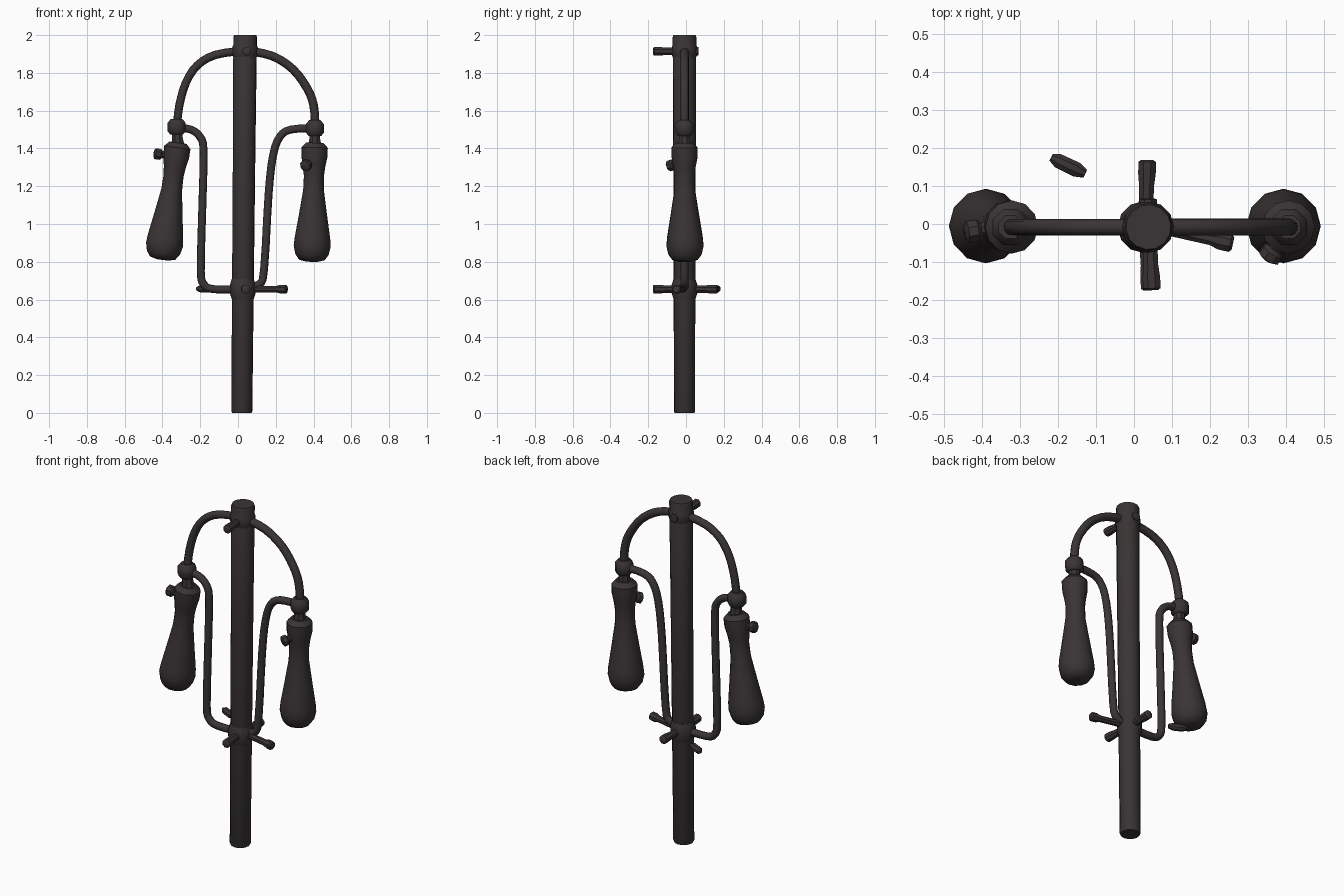
import bpy, bmesh, math
from mathutils import Vector

cube = bpy.data.objects.get("Cube")
if cube:
    bpy.data.objects.remove(cube, do_unlink=True)

# One dark iron finish for everything
iron = bpy.data.materials.new("dark iron")
iron.use_nodes = True
COLOUR = (0.042, 0.034, 0.035, 1)
iron.diffuse_color = COLOUR
shader = iron.node_tree.nodes["Principled BSDF"]
shader.inputs["Base Color"].default_value = COLOUR
shader.inputs["Roughness"].default_value = 0.8

Y = -0.008  # plane of the frame


def sweep(name, points, radii, sides=12, angle=40):
    """Capped round skin along a path with a radius at each point."""
    pts = [Vector(p) for p in points]
    if isinstance(radii, (int, float)):
        radii = [radii] * len(pts)
    bm = bmesh.new()
    rings = []
    side = None
    for i, p in enumerate(pts):
        t = (pts[min(i + 1, len(pts) - 1)] - pts[max(i - 1, 0)]).normalized()
        if side is None:
            side = t.orthogonal()
        side = (side - t * side.dot(t)).normalized()
        up = t.cross(side)
        turn = [2 * math.pi * (k + 0.5) / sides for k in range(sides)]
        rings.append([bm.verts.new(p + radii[i] * (math.cos(a) * side + math.sin(a) * up))
                      for a in turn])
    for a, b in zip(rings, rings[1:]):
        for k in range(sides):
            n = (k + 1) % sides
            bm.faces.new((a[k], a[n], b[n], b[k]))
    bm.faces.new(rings[0][::-1])
    bm.faces.new(rings[-1])
    bmesh.ops.recalc_face_normals(bm, faces=bm.faces)
    mesh = bpy.data.meshes.new(name)
    bm.to_mesh(mesh)
    bm.free()
    mesh.materials.append(iron)
    obj = bpy.data.objects.new(name, mesh)
    bpy.context.collection.objects.link(obj)
    bpy.ops.object.select_all(action='DESELECT')
    obj.select_set(True)
    bpy.context.view_layer.objects.active = obj
    bpy.ops.object.shade_smooth_by_angle(angle=math.radians(angle))
    return obj


def pipe(name, xz, radius):
    """Rounded pipe in the frame plane through the given x, z points."""
    pts = [Vector((x, Y, z)) for x, z in xz]
    ext = [2 * pts[0] - pts[1]] + pts + [2 * pts[-1] - pts[-2]]
    path = []
    for a, b, c, d in zip(ext, ext[1:], ext[2:], ext[3:]):
        for k in range(3):
            t = k / 3
            path.append(0.5 * (2 * b + (c - a) * t + (2 * a - 5 * b + 4 * c - d) * t ** 2
                               + (3 * b - a - 3 * c + d) * t ** 3))
    sweep(name, path + [pts[-1]], radius, 10)


def rod(name, start, end, profile, sides=12, angle=40):
    """Straight turned part: profile holds (fraction along, radius)."""
    a, b = Vector(start), Vector(end)
    sweep(name, [a.lerp(b, f) for f, r in profile], [r for f, r in profile], sides, angle)


# Slightly leaning pole with two collars
rod("pole", (0.02, Y, 0), (0.038, Y, 2),
    [(0, 0.052), (0.004, 0.056), (0.7, 0.06), (0.995, 0.063), (1, 0.059)], 14)
BULGE = [(0, 0.057), (0.3, 0.068), (0.7, 0.068), (1, 0.058)]
rod("lower_collar", (0.025, Y, 0.6), (0.025, Y, 0.71), BULGE)
rod("upper_collar", (0.037, Y, 1.87), (0.037, Y, 1.96), BULGE)

# Curved outer and inner pipes
pipe("outer_pipe_right", [(-0.325, 1.51), (-0.31, 1.63), (-0.275, 1.75), (-0.215, 1.84),
                          (-0.12, 1.895), (0.037, 1.92)], 0.022)
pipe("outer_pipe_left", [(0.41, 1.51), (0.4, 1.63), (0.365, 1.72), (0.29, 1.82),
                         (0.18, 1.89), (0.037, 1.92)], 0.023)
pipe("inner_pipe_right", [(-0.325, 1.51), (-0.25, 1.5), (-0.2, 1.46), (-0.182, 1.38),
                          (-0.19, 1.05), (-0.197, 0.75), (-0.18, 0.68), (-0.13, 0.655),
                          (0.025, 0.655)], 0.021)
pipe("inner_pipe_left", [(0.41, 1.507), (0.28, 1.5), (0.22, 1.46), (0.185, 1.36),
                         (0.162, 1.16), (0.138, 0.76), (0.11, 0.68), (0.025, 0.655)], 0.021)

# Joints, necks and hanging handles
HANDLE = [(0, 0.03), (0.015, 0.067), (0.06, 0.088), (0.13, 0.098), (0.2, 0.094),
          (0.4, 0.074), (0.6, 0.055), (0.72, 0.053), (0.8, 0.059), (0.88, 0.069),
          (0.96, 0.07), (1, 0.046)]
for side, joint, top, bottom in (("right", (-0.325, 1.515), (-0.318, 1.43), (-0.4, 0.81)),
                                 ("left", (0.407, 1.508), (0.406, 1.43), (0.391, 0.80))):
    jx, jz = joint
    rod("joint_" + side, (jx, Y, jz - 0.042), (jx, Y, jz + 0.042),
        [(0, 0.036), (0.2, 0.051), (0.75, 0.051), (1, 0.033)], 8)
    rod("neck_" + side, (top[0], Y, top[1] - 0.02), (jx, Y, jz),
        [(0, 0.04), (0.4, 0.031), (1, 0.03)], 8)
    rod("handle_" + side, (bottom[0], Y + 0.003, bottom[1]), (top[0], Y, top[1]), HANDLE)

# Small thumb knobs on the handles
KNOB = [(0, 0.02), (0.55, 0.02), (0.65, 0.031), (0.92, 0.031), (1, 0.018)]
rod("knob_right", (-0.35, Y, 1.36), (-0.445, -0.022, 1.373), KNOB, 8)
rod("knob_left", (0.395, -0.03, 1.33), (0.35, -0.093, 1.305), KNOB, 8)

# Pegs through the pole
PEG = [(0, 0.021), (0.6, 0.021), (0.8, 0.025), (0.97, 0.025), (1, 0.018)]
rod("upper_front_peg", (0.04, Y, 1.915), (0.047, -0.174, 1.914), PEG, 8)
rod("upper_back_stub", (0.037, Y, 1.915), (0.037, 0.067, 1.915), PEG, 8)
rod("lower_front_peg", (0.03, Y, 0.655), (0.042, -0.174, 0.655), PEG, 8)
rod("lower_back_peg", (0.03, Y, 0.655), (0.035, 0.168, 0.655), PEG, 8)
rod("lower_side_peg", (0.03, 0.0, 0.655), (0.26, -0.052, 0.655),
    [(0, 0.018), (0.75, 0.018), (0.85, 0.025), (0.97, 0.025), (1, 0.018)], 8)

# Loose peg end behind the pole
rod("loose_peg_end", (-0.218, 0.175, 0.657), (-0.128, 0.132, 0.657),
    [(0, 0.01), (0.2, 0.02), (0.75, 0.021), (1, 0.012)], 8)
